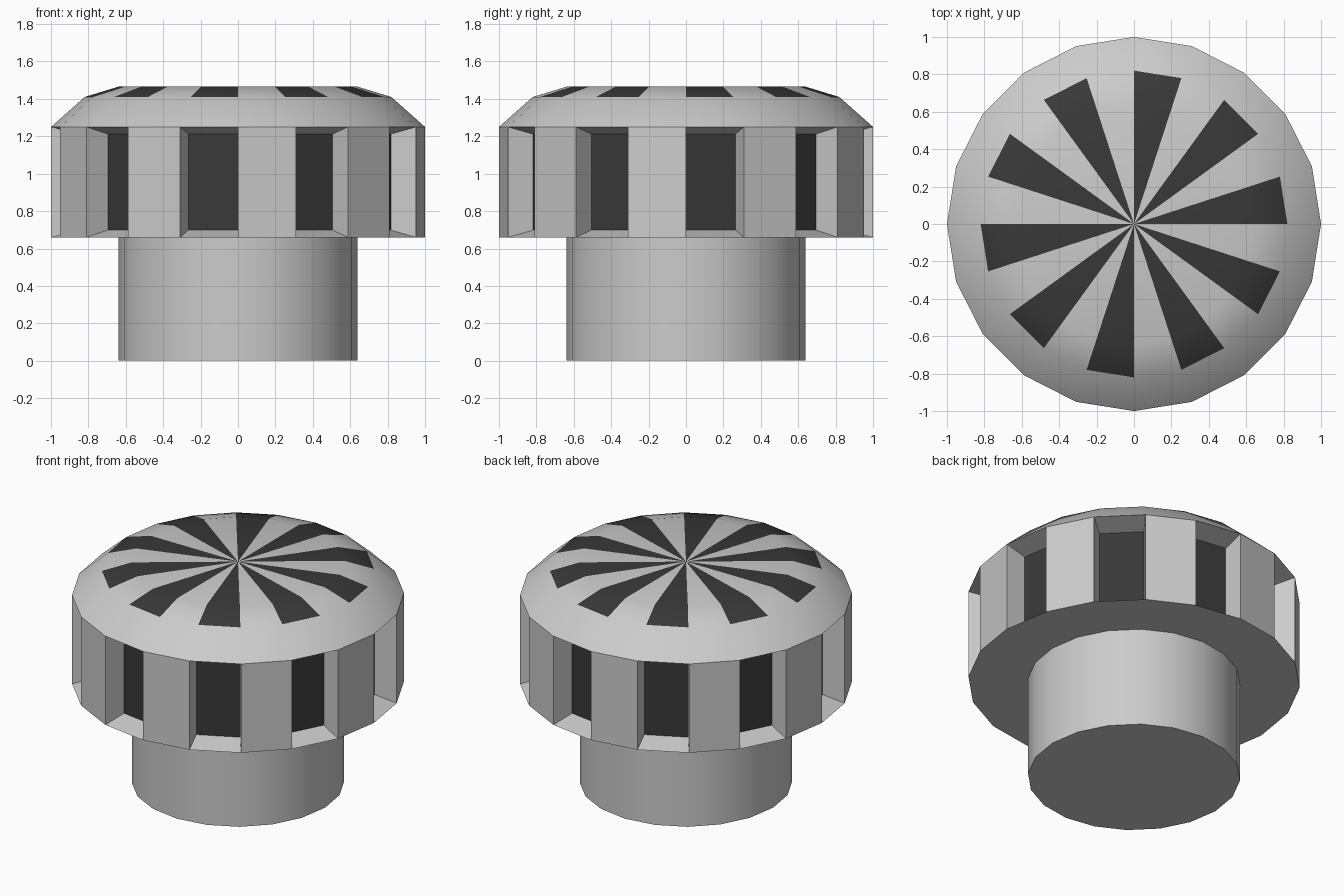
import bpy, bmesh
from math import sin, cos, pi

if "Cube" in bpy.data.objects:
    bpy.data.objects.remove(bpy.data.objects["Cube"])

N = 20
dark = bpy.data.materials.new("dark_panel")
dark.diffuse_color = (0.04, 0.04, 0.04, 1)
dark.use_nodes = True
dark.node_tree.nodes["Principled BSDF"].inputs["Base Color"].default_value = dark.diffuse_color
grey = bpy.data.materials.new("grey_body")
grey.diffuse_color = (0.8, 0.8, 0.8, 1)
grey.use_nodes = True
grey.node_tree.nodes["Principled BSDF"].inputs["Base Color"].default_value = grey.diffuse_color


def ring(bm, r, z):
    return [bm.verts.new((r * cos(2 * pi * i / N), r * sin(2 * pi * i / N), z)) for i in range(N)]


def finish(bm, name, mats=()):
    bmesh.ops.recalc_face_normals(bm, faces=bm.faces)
    mesh = bpy.data.meshes.new(name)
    bm.to_mesh(mesh)
    bm.free()
    for m in mats:
        mesh.materials.append(m)
    ob = bpy.data.objects.new(name, mesh)
    bpy.context.collection.objects.link(ob)
    bpy.ops.object.select_all(action='DESELECT')
    ob.select_set(True)
    bpy.context.view_layer.objects.active = ob
    bpy.ops.object.shade_smooth_by_angle(angle=0.5)


# Stem: plain 20-sided cylinder
bpy.ops.mesh.primitive_cylinder_add(vertices=N, radius=0.64, depth=0.66,
                                    location=(0, 0, 0.33), rotation=(0, 0, pi / 2))
stem = bpy.context.object
stem.name = "stem"
bpy.ops.object.shade_smooth_by_angle(angle=0.5)

# Head: grip band, bevelled shoulder and striped crown
bm = bmesh.new()
rings = [ring(bm, r, z) for r, z in ((0.64, 0.66), (1, 0.66), (1, 1.25), (0.82, 1.41), (0.64, 1.465))]
centre = bm.verts.new((0, 0, 1.465))
for i in range(N):
    j = (i + 1) % N
    for level, (a, b) in enumerate(zip(rings, rings[1:])):
        quad = [a[i], a[j], b[j], b[i]]
        if level == 1 and i % 2 == 0:
            # Tapered grip recess with a dark back panel
            inner = [bm.verts.new((v.co.x * 0.86, v.co.y * 0.86, 0.955 + (v.co.z - 0.955) * 0.87))
                     for v in quad]
            for k in range(4):
                m = (k + 1) % 4
                bm.faces.new((quad[k], quad[m], inner[m], inner[k]))
            bm.faces.new(inner).material_index = 1
        else:
            bm.faces.new(quad).material_index = int(level == 3 and i % 2 == 0)
    # Crown wedge
    bm.faces.new((rings[-1][i], rings[-1][j], centre)).material_index = int(i % 2 == 0)
finish(bm, "knob_head", (grey, dark))
